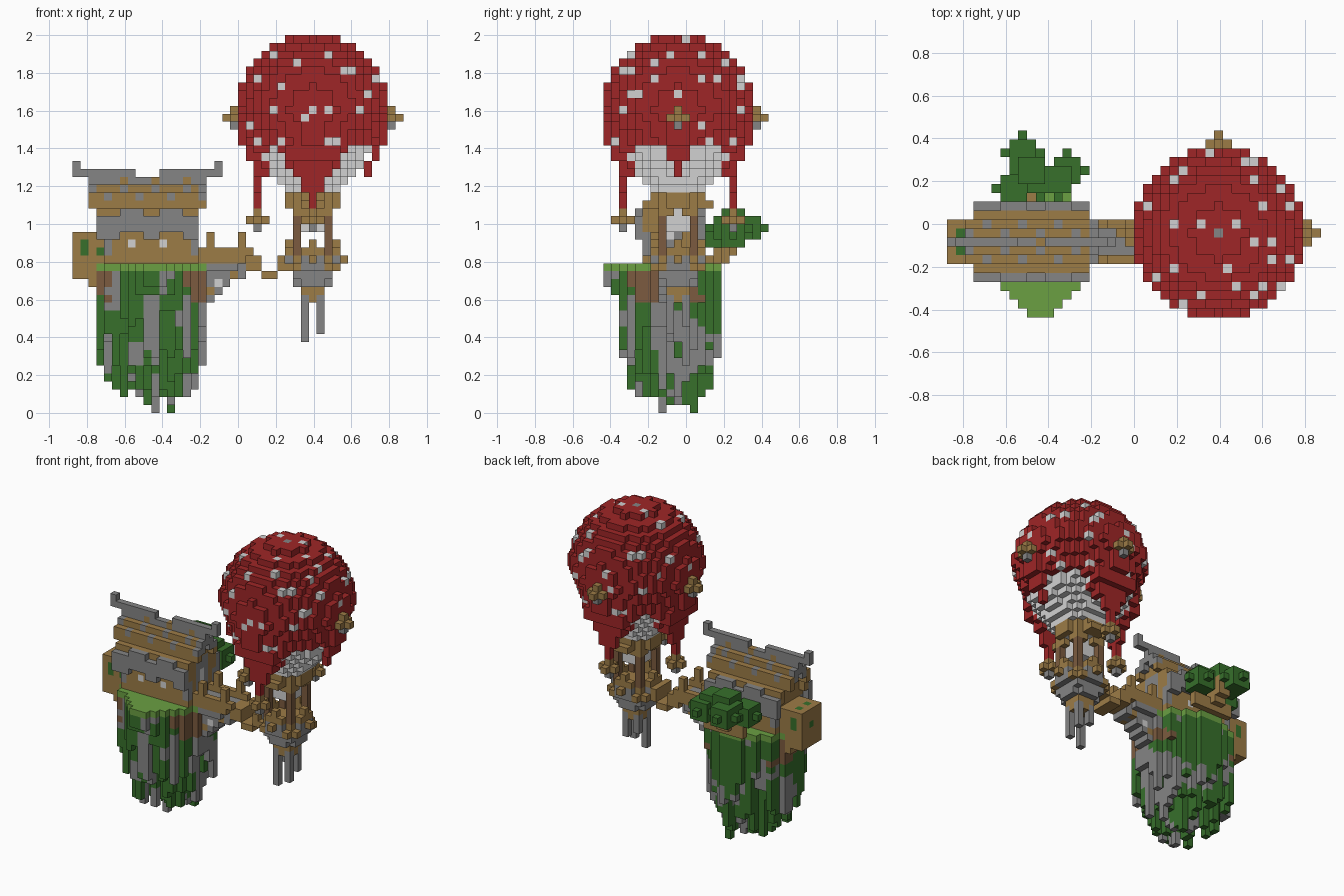
import bpy
import bmesh
import random
from mathutils import Vector, noise

random.seed(4)
V = 2 / 48  # cube size
ORIGIN = Vector((-0.875, -0.4375, 0))

if "Cube" in bpy.data.objects:
    bpy.data.objects.remove(bpy.data.objects["Cube"])

COLOURS = {
    "red": (0.345, 0.019, 0.02), "white": (0.64, 0.64, 0.64),
    "gold": (0.335, 0.2, 0.062), "grey": (0.235, 0.235, 0.235),
    "dark_green": (0.038, 0.16, 0.024), "grass": (0.145, 0.35, 0.055),
    "brown": (0.2, 0.105, 0.05),
}
MATS = {}
for name, rgb in COLOURS.items():
    m = bpy.data.materials.new(name)
    m.use_nodes = True
    m.diffuse_color = (*rgb, 1)
    bsdf = m.node_tree.nodes["Principled BSDF"]
    bsdf.inputs["Base Color"].default_value = (*rgb, 1)
    bsdf.inputs["Roughness"].default_value = 0.9
    MATS[name] = m

AXES = [Vector(s * (n == a) for n in range(3)) for a in range(3) for s in (-1, 1)]


def build(name, cells):
    """Turn a {cube position: colour} set into one mesh of its outer faces."""
    bm = bmesh.new()
    used = sorted(set(cells.values()))
    corners = {}
    for pos, colour in cells.items():
        mid = Vector(pos) + Vector((0.5, 0.5, 0.5))
        for n in AXES:
            if tuple(int(c) for c in Vector(pos) + n) in cells:
                continue
            u = Vector((n.y, n.z, n.x)) / 2
            w = n.cross(u)
            verts = []
            for p in (u + w, w - u, -u - w, u - w):
                key = tuple(round(c) for c in mid + n / 2 + p)
                if key not in corners:
                    corners[key] = bm.verts.new(ORIGIN + Vector(key) * V)
                verts.append(corners[key])
            face = bm.faces.new(verts)
            face.material_index = used.index(colour)
    bm.normal_update()
    mesh = bpy.data.meshes.new(name)
    bm.to_mesh(mesh)
    bm.free()
    for c in used:
        mesh.materials.append(MATS[c])
    bpy.context.collection.objects.link(bpy.data.objects.new(name, mesh))


def box(cells, colour, xs, ys, zs):
    """Fill inclusive ranges of cubes."""
    for i in range(xs[0], xs[1] + 1):
        for j in range(ys[0], ys[1] + 1):
            for k in range(zs[0], zs[1] + 1):
                cells[i, j, k] = colour


def disc(cells, colour, c, k, r, inner=0):
    n = int(r)
    for a in range(-n, n + 1):
        for b in range(-n, n + 1):
            if inner ** 2 <= a * a + b * b <= r * r:
                cells[c[0] + a, c[1] + b, k] = colour


def cross(cells, c):
    for n in AXES + [Vector((0, 0, 0))]:
        cells[tuple(int(x) for x in Vector(c) + n)] = "grey" if n.z < 0 else "gold"


C = (30, 9)  # balloon axis

# Balloon envelope: round top, tapering waist, hanging pointed flaps
env = {}
for k in range(38, 48):
    disc(env, "red", C, k, (90.25 - (k - 38) ** 2) ** 0.5)
for k in range(26, 38):
    R = 9.5 if k > 33 else 8.6 if k > 31 else 7.6
    for a in range(-9, 10):
        for b in range(-9, 10):
            r, low = (a * a + b * b) ** 0.5, min(abs(a), abs(b))
            taper = 0.08 * low * (38 - k) if k > 33 else 0
            edge = 26 + 1.6 * low + (4 if a > abs(b) else 0)
            inside = r <= R - taper and (k > 33 or r >= R - 1.5)
            if inside and k >= min(edge, 34):
                env[C[0] + a, C[1] + b, k] = "red"

# White spots on the outer cubes facing front, back, sides and top
front = [(23, 42), (26, 41), (35, 43), (25, 38), (30, 38),
         (32, 38), (29, 37), (36, 38), (26, 34), (33, 34), (23, 34)]
side = [(2, 43), (6, 42), (4, 40), (9, 40), (12, 36), (1, 34), (13, 34)]
top = [(28, 2), (32, 3), (33, 17), (29, 18), (34, 15), (25, 10), (28, 10), (32, 10),
       (35, 12), (38, 12), (34, 8), (36, 8), (36, 6), (25, 5), (31, 5), (37, 3)]


def spot(line):
    hit = next((p for p in line if p in env), None)
    if hit:
        env[hit] = "white"


for i, k in front:
    spot([(i, j, k) for j in range(19)])
    spot([(60 - i, j, k) for j in range(18, 0, -1)])
for j, k in side:
    spot([(i, j, k) for i in range(39, 20, -1)])
    spot([(i, 18 - j, k) for i in range(21, 40)])
for i, j in top:
    spot([(i, j, k) for k in range(47, 30, -1)])
env[30, 9, 47] = "grey"
build("balloon_envelope", env)

lining = {}
for k in range(26, 34):
    disc(lining, "white", C, k, 2 if k < 28 else min(7.1, 3.1 + (k - 27) * 0.75))
build("balloon_lining", lining)

# Side ornaments and lanterns under the flaps
for name, d in (("left", (1, 0)), ("right", (-1, 0)), ("back", (0, 1))):
    knob = {}
    cross(knob, (C[0] + 10 * d[0], C[1] + 10 * d[1], 37))
    build("balloon_knob_" + name, knob)
for name, d in (("right", (-1, 0)), ("front", (0, -1)), ("back", (0, 1))):
    lamp = {}
    cross(lamp, (C[0] + 7 * d[0], C[1] + 7 * d[1], 24))
    build("lantern_" + name, lamp)

# Gondola: collar, posts, burner, bowl and hanging weights
collar = {}
for k, r in ((27, 3.2), (26, 3.2), (25, 2.9)):
    disc(collar, "gold", C, k, r, 2.1)
for s in (-4, 4):
    box(collar, "gold", (29, 31), (9 + s, 9 + s), (26, 26))
build("gondola_collar", collar)
for a in (-2, 2):
    for b in (-2, 2):
        post = {}
        box(post, "brown", (30 + a, 30 + a), (9 + b, 9 + b), (20, 26))
        build("gondola_post", post)
burner = {}
box(burner, "white", (29, 31), (8, 10), (23, 26))
build("burner", burner)
bowl = {}
for k, r, c, hole in ((20, 3.2, "gold", 2.5), (19, 3.2, "gold", 0), (18, 3.2, "grey", 0),
                      (17, 2.9, "grey", 0), (16, 2.3, "grey", 0), (15, 1.5, "gold", 0),
                      (14, 1, "gold", 0)):
    disc(bowl, c, C, k, r, hole)
for a, b in ((-1, 0), (1, 0), (0, -1), (0, 1)):
    x, y = 30 + 3 * a, 9 + 3 * b
    bowl[x, y, 21] = "gold"
    box(bowl, "grey", (x - abs(b), x + abs(b)), (y - abs(a), y + abs(a)), (18, 19))
    bowl[30 + 4 * a, 9 + 4 * b, 19] = "gold"
    for s in (-2, 2):
        bowl[x + s * abs(b), y + s * abs(a), 18] = "gold"
build("gondola_bowl", bowl)
for a, b, low in ((-1, -1, 9), (1, -1, 10), (-1, 1, 12), (1, 1, 11)):
    weight = {}
    box(weight, "grey", (30 + a, 30 + a), (9 + b, 9 + b), (low, 15))
    build("hanging_weight", weight)

# Floating island of hanging columns
island = {}
for i in range(2, 18):
    for j in range(0, 15):
        d = ((i - 9.5) / 7.1) ** 2 + ((j - 8) / 6.4) ** 2
        if d > 1 and j > 3 or j < 4 and abs(i - 10) > j + 1:
            continue
        low = 16 - j if j < 2 else int(random.uniform(1, 9) + 6 * d ** 2)
        if (i, j) in ((10, 7), (12, 11)):
            low = 0
        for k in range(low, 19):
            patch = noise.noise(Vector((i, j, k)) * 0.27)
            streak = noise.noise(Vector((i * 0.47, j * 0.47, k * 0.17)))
            streak += 0.25 * (i > 13 and 5 < j < 13)
            streak += 0.3 * (j < 6 and 7 < i < 13 and 9 < k < 15)
            colour = "dark_green"
            if k == 18:
                colour = "grass"
            elif k > 13 and abs(i - 9.5) > 4 and patch > -0.05:
                colour = "brown"
            elif streak > 0.2:
                colour = "grey"
            island[i, j, k] = colour
build("floating_island", island)

# House walls with gables, windows and corner beams
TOPS = (29, 28, 27, 25, 24)  # roof height by distance from the ridge
walls = {}
for j in range(5, 12):
    box(walls, "gold", (4, 15), (j, j), (18, TOPS[abs(j - 8)] - 1))
for i in (4, 15):
    for j in (5, 11):
        box(walls, "grey", (i, i), (j, j), (20, 22))
for i in (7, 11):
    for j in (5, 11):
        walls[i, j, 21] = "white"
box(walls, "grey", (15, 15), (7, 9), (20, 25))
box(walls, "white", (15, 15), (8, 8), (22, 23))
build("house_walls", walls)

# Stepped roof with scalloped grey eaves and raised ridge
roof = {}
for j in range(4, 13):
    d = abs(j - 8)
    end = 2 if d < 3 else 3
    for i in range(end, 19 - end):
        bump = i in (6, 7, 8, 11, 12, 13)
        for k in (TOPS[d] - 1, TOPS[d]):
            edge = i in (2, 16) and d < 2
            dots = d < 3 and (i + 2 * d) % 4 == 0 and k == TOPS[d] or d == 0 and i % 4 != 2
            roof[i, j, k] = "grey" if d == 4 or edge or dots else "gold"
        if d == 4 and bump:
            roof[i, j, 25] = "grey"
        elif d == 4:
            roof[i, j, 22] = "grey"
build("roof", roof)
ridge = {}
for a, b, horn in ((0, 7, 0), (11, 18, 18)):
    box(ridge, "grey", (a, b), (8, 8), (30, 30))
    ridge[horn, 8, 31] = "grey"
build("roof_ridge", ridge)

# Side room with leaf patches and braces
room = {}
box(room, "gold", (0, 3), (6, 10), (17, 22))
for p in ((1, 6, 20), (1, 6, 21), (1, 10, 20), (1, 10, 21), (1, 7, 22), (1, 9, 22),
          (0, 8, 20), (3, 6, 20)):
    room[p] = "dark_green"
box(room, "gold", (2, 3), (6, 10), (16, 16))
box(room, "gold", (3, 3), (7, 9), (15, 15))
build("side_room", room)

# Bridge deck, rails, stepped support and sagging walkway
bridge = {}
box(bridge, "gold", (16, 21), (6, 10), (19, 19))
box(bridge, "grey", (16, 21), (7, 9), (19, 19))
for j in (6, 10):
    box(bridge, "gold", (16, 22), (j, j), (20, 20))
    box(bridge, "grey", (16, 20), (j, j), (18, 18))
    for i in (17, 21):
        box(bridge, "gold", (i, i), (j, j), (20, 22))
for k, end in ((18, 21), (17, 21), (16, 19), (15, 18), (14, 17)):
    box(bridge, "grey", (15, end), (7, 9), (k, k))
    bridge[end - 1, 7, k] = bridge[end - 1, 9, k] = "gold" if k % 2 else "white"
build("bridge", bridge)
walk = {}
for i, k in ((22, 18), (23, 18), (24, 17), (25, 17), (26, 18)):
    box(walk, "gold", (i, i), (7, 10), (k, k + 1 - (i in (24, 25))))
build("walkway", walk)

# Tree behind the house
tree = {}
for p in range(6):
    box(tree, "gold", (9, 10), (12 + p, 12 + p), (16 + p, 18 + p))
box(tree, "gold", (7, 13), (15, 15), (19, 20))
build("tree_trunk", tree)
leaves = {}
for c in ((8, 18, 23), (13, 16, 22), (7, 14, 22), (10, 15, 23), (9, 16, 24), (12, 15, 23)):
    for k in range(-1, 2):
        disc(leaves, "dark_green", c, c[2] + k, (4.3 - 2 * k * k) ** 0.5)
build("tree_leaves", leaves)
